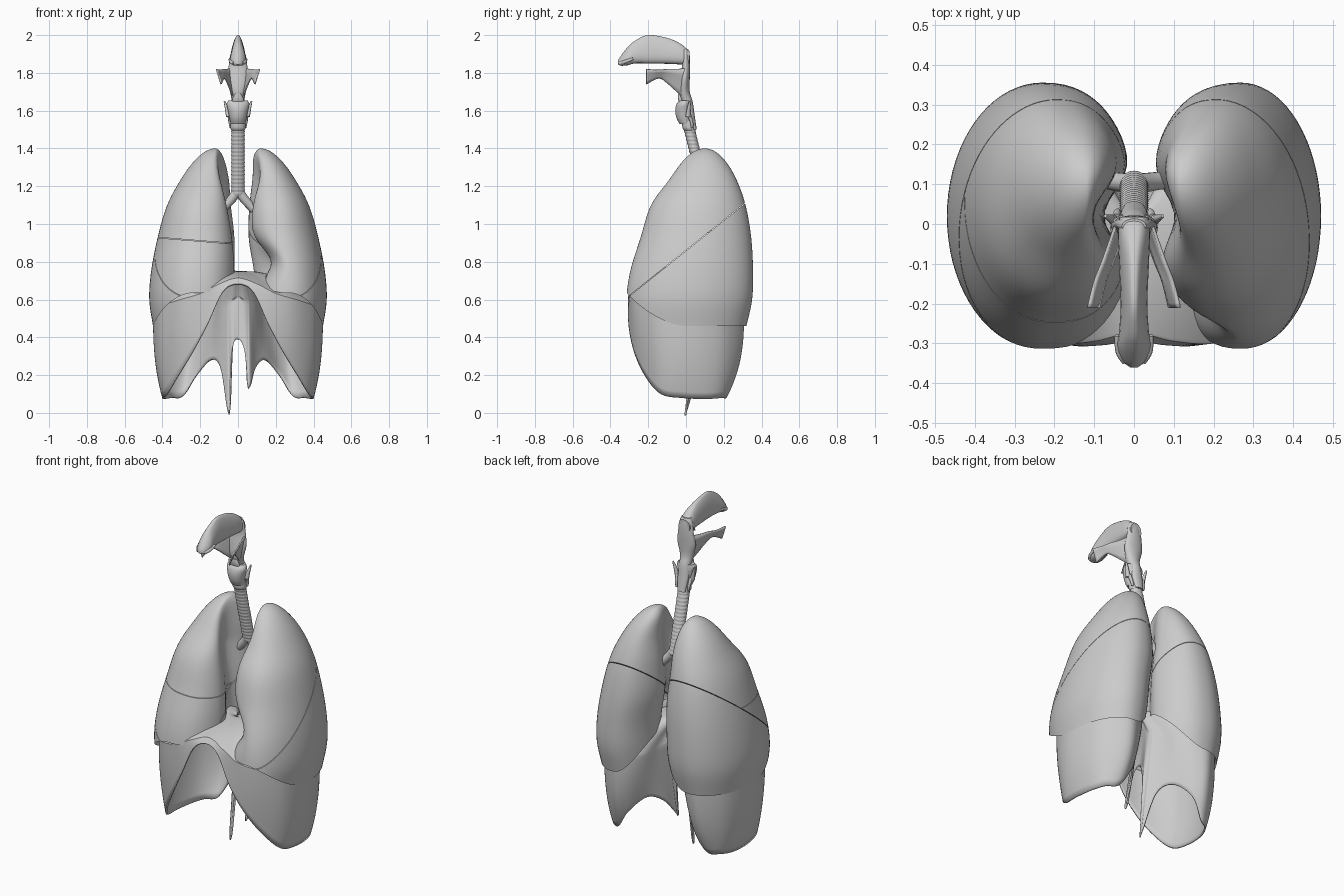
import bpy, bmesh
from math import sin, cos, pi, sqrt, exp, copysign
from mathutils import Vector

if "Cube" in bpy.data.objects:
    bpy.data.objects.remove(bpy.data.objects["Cube"])


def spline(pts, n, closed=False):
    """Catmull-Rom resampling of tuples of any length."""
    m, out = len(pts), []
    get = lambda i: pts[i % m] if closed else pts[max(0, min(m - 1, i))]
    for i in range(m if closed else m - 1):
        a, b, c, d = (get(i + k) for k in (-1, 0, 1, 2))
        for j in range(n):
            t = j / n
            out.append(tuple(0.5 * (2 * q + (r - p) * t + (2 * p - 5 * q + 4 * r - s) * t * t
                                    + (3 * q - p - 3 * r + s) * t ** 3) for p, q, r, s in zip(a, b, c, d)))
    if not closed:
        out.append(tuple(pts[-1]))
    return out


def spow(v, e):
    return copysign(abs(v) ** e, v)


def finish(name, bm, thick=0):
    bmesh.ops.remove_doubles(bm, verts=bm.verts, dist=1e-5)
    bmesh.ops.recalc_face_normals(bm, faces=bm.faces)
    me = bpy.data.meshes.new(name)
    bm.to_mesh(me)
    bm.free()
    ob = bpy.data.objects.new(name, me)
    bpy.context.collection.objects.link(ob)
    bpy.ops.object.select_all(action='DESELECT')
    ob.select_set(True)
    bpy.context.view_layer.objects.active = ob
    if thick:
        mod = ob.modifiers.new("thickness", 'SOLIDIFY')
        mod.thickness, mod.offset = thick, 0
    bpy.ops.object.shade_smooth_by_angle(angle=0.7)
    return ob


def loft(rings, closed=True, caps=True):
    """Skin between rings of points."""
    bm = bmesh.new()
    vs = [[bm.verts.new(p) for p in r] for r in rings]
    n = len(rings[0])
    for a, b in zip(vs, vs[1:]):
        for j in range(n if closed else n - 1):
            k = (j + 1) % n
            bm.faces.new((a[j], a[k], b[k], b[j]))
    if caps:
        bm.faces.new(vs[0])
        bm.faces.new(vs[-1])
    return bm


def column(name, rows, n=4, seg=28, e=1.0):
    """Upright loft of rows (z, centre y, half width, half depth)."""
    ang = [2 * pi * j / seg for j in range(seg)]
    finish(name, loft([[(rx * spow(cos(a), e), cy + ry * spow(sin(a), e), z) for a in ang]
                       for z, cy, rx, ry in spline(rows, n)]))


def tube(name, path, r0, r1, seg=14):
    pts = [Vector(p) for p in spline(path, 6)]
    rings = []
    for i, p in enumerate(pts):
        d = (pts[min(i + 1, len(pts) - 1)] - pts[max(i - 1, 0)]).normalized()
        u = d.cross(Vector((0, 1, 0.01))).normalized()
        v = d.cross(u)
        r = r0 + (r1 - r0) * i / (len(pts) - 1)
        rings.append([p + r * (u * cos(2 * pi * j / seg) + v * sin(2 * pi * j / seg)) for j in range(seg)])
    finish(name, loft(rings))


# Lungs: rows of z, inner x (right lung), inner x (left lung), outer x, front y, back y
TOP = 1.40
LUNG = [(1.40, .12, .12, .12, .10, .10), (1.36, .07, .075, .205, .01, .185),
        (1.24, .035, .065, .30, -.085, .265), (1.10, .02, .045, .375, -.185, .315),
        (.93, .0, .04, .425, -.24, .345), (.75, -.005, .065, .46, -.295, .355),
        (.60, .0, .075, .47, -.315, .35), (.46, .03, .085, .45, -.30, .32)]
TABLE = spline([(sqrt(TOP - r[0]),) + r[1:] for r in LUNG], 8)


def lung_row(z):
    q = sqrt(max(0, TOP - z))
    for a, b in zip(TABLE, TABLE[1:]):
        if q <= b[0]:
            t = (q - a[0]) / (b[0] - a[0])
            return [q] + [x + (y - x) * t for x, y in zip(a[1:], b[1:])]
    return list(TABLE[-1])


def lung_point(side, ang, u):
    c, s = cos(ang), sin(ang)
    edge = .46 + min(.25, .175 * max(0, -s) ** 2 + .25 * max(0, -c) ** 2)
    z = edge + (TOP - edge) * sin(u * pi / 2)
    q, xr, xl, xo, yf, yb = lung_row(z)
    xi = xr if side < 0 else xl
    x = (xi + xo) / 2 + (xo - xi) / 2 * spow(c, 1 if c > 0 else (.75 if s < 0 else .85))
    y = (yf + yb) / 2 + (yb - yf) / 2 * spow(s, 1 if c > 0 or s > 0 else .92)
    med = max(0, -c)
    hollow = .06 if side > 0 else .08                                    # hollow for the hilum
    x += hollow * min(1, 2 * q) * med * exp(-((y - .02) / .09) ** 2)
    if side > 0:                                                         # cardiac notch
        x += .10 * sqrt(med) * exp(-((z - .80) / .11) ** 2) * min(1, max(0, (.08 - y) / .12))
    return Vector((side * x, y, z)), edge


def lobe(name, side, cuts):
    seg, rows = 72, 44
    ang = [2 * pi * j / seg for j in range(seg)]
    rings = []
    for k in (.02, .2, .4, .6, .75, .87, .95):                           # hollow base over the dome
        ring = []
        for a in ang:
            p, edge = lung_point(side, a, 0)
            ctr = Vector((side * .24, .02, 0))
            q = ctr + (p - ctr) * k
            q.z = edge + ((.84 if side < 0 else .79) - edge) * (1 - k ** 2)
            ring.append(q)
        rings.append(ring)
    rings += [[lung_point(side, a, i / rows * .999)[0] for a in ang] for i in range(rows + 1)]
    bm = loft(rings)
    for co, no in cuts:                                                  # keep the side the normal points to
        no = Vector(no).normalized()
        res = bmesh.ops.bisect_plane(bm, geom=bm.verts[:] + bm.edges[:] + bm.faces[:], dist=1e-6,
                                     plane_co=Vector(co) + no * .0015, plane_no=no, clear_inner=True)
        bmesh.ops.holes_fill(bm, edges=[g for g in res['geom_cut'] if isinstance(g, bmesh.types.BMEdge)], sides=0)
    finish(name, bm)


def flip(cut):
    return cut[0], tuple(-v for v in cut[1])


oblique = ((0, 0, .86), (0, -.8, 1))
horizontal = ((-.2, 0, .91), (.08, 0, 1))
lobe("left_upper_lobe", 1, [oblique])
lobe("left_lower_lobe", 1, [flip(oblique)])
lobe("right_upper_lobe", -1, [oblique, horizontal])
lobe("right_middle_lobe", -1, [oblique, flip(horizontal)])
lobe("right_lower_lobe", -1, [flip(oblique)])

# Diaphragm: lower rim (x, y, z) and shoulder (x, y, z) from front midline to back midline
HALF = [(0, -.29, .68, 0, -.27, .71), (.08, -.30, .64, .10, -.29, .68), (.16, -.30, .47, .20, -.295, .63),
        (.24, -.27, .32, .30, -.262, .60), (.32, -.21, .19, .39, -.18, .57), (.375, -.13, .10, .43, -.10, .55),
        (.395, -.02, .08, .445, 0, .55), (.385, .10, .075, .428, .12, .55), (.35, .18, .08, .38, .22, .55),
        (.29, .215, .09, .28, .30, .55), (.22, .23, .20, .20, .28, .55), (.145, .16, .28, .13, .22, .56),
        (.09, .08, .24, .09, .14, .58), (.064, .005, .145, .06, .10, .60), (.05, .0, .145, .05, .09, .60),
        (.035, .035, .33, .03, .08, .60), (0, .05, .39, 0, .08, .62)]
left = [(-r[0] * (.85 if r[0] < .07 else 1), r[1], r[2] - (.125 if .045 < r[0] < .07 else 0), -r[3], r[4], r[5])
        for r in HALF[-2:0:-1]]
rim = spline(HALF + left, 6, True)
rings = []
for i in range(14):
    t = i / 14
    ring = []
    for r in rim:
        e = 1 + 1.8 * min(1, max(0, (abs(r[0]) - .12) / .15))            # rounded lower wall at the flanks
        f = 1 - (1 - t) ** e
        ring.append((r[0] + (r[3] - r[0]) * f, r[1] + (r[4] - r[1]) * f, r[2] + (r[5] - r[2]) * t))
    rings.append(ring)
for i in range(15):
    k = cos(i / 14 * pi / 2) + .002
    ring = []
    for r in rim:
        x, y = r[3] * k, -.02 + (r[4] + .02) * k
        w = min(1, abs(x) / .2)
        h = .745 + (.075 if x < 0 else .015) * w * w * (3 - 2 * w)
        ring.append((x, y, r[5] + (h - r[5]) * (1 - k * k)))
    rings.append(ring)
finish("diaphragm", loft(rings, caps=False), .01)

# Trachea with cartilage rings
rows = []
for i in range(145):
    t = i / 144
    r = .034 + .002 * (.5 - .5 * cos(t * 18 * 2 * pi))
    rows.append((1.52 - .37 * t, .013 + .092 * t, r, r * .85))
column("trachea", rows, 1)

# Bronchi and their branches
for s, side in ((-1, "right"), (1, "left")):
    tube(side + "_main_bronchus", [(0, .10, 1.18), (s * .035, .105, 1.13), (s * .08, .11, 1.08), (s * .15, .11, 1.0)],
         .026, .02)
    for i, (x, y, z) in enumerate(((.18, .08, 1.12), (.2, -.02, .98), (.2, .14, .88))):
        tube(f"{side}_bronchus_branch_{i + 1}", [(s * .08, .11, 1.08), (s * .13, .11, 1.04), (s * x, y, z)], .016, .009)

# Larynx: thyroid cartilage, cricoid, horns, epiglottis
column("thyroid_cartilage", [(1.53, .0, .038, .034), (1.56, -.008, .045, .042), (1.60, -.012, .053, .045),
                             (1.635, -.01, .06, .04), (1.655, -.002, .05, .03)])
column("cricoid_cartilage", [(1.495, .02, .034, .03), (1.51, .014, .04, .033), (1.545, .01, .038, .032)])
column("epiglottis", [(1.62, -.015, .03, .014), (1.66, -.03, .03, .012), (1.69, -.035, .014, .008)])
for s, side in ((-1, "right"), (1, "left")):
    tube(side + "_upper_horn", [(s * .05, .01, 1.57), (s * .061, .015, 1.615), (s * .072, .02, 1.65)], .014, .004, 10)
    tube(side + "_lower_horn", [(s * .046, .015, 1.58), (s * .042, .03, 1.54), (s * .038, .032, 1.51)], .011, .006, 10)

# Throat column and the flared walls of the mouth cavity
column("pharynx", [(1.50, .045, .025, .012), (1.58, .025, .034, .02), (1.65, .005, .034, .03), (1.70, -.01, .042, .03),
                   (1.77, -.006, .058, .026), (1.83, .0, .05, .022), (1.89, -.002, .042, .022), (1.925, -.005, .03, .018)])
WING = [(.045, .0, 1.825, 1.66), (.062, -.05, 1.82, 1.70), (.08, -.10, 1.82, 1.745),
        (.098, -.145, 1.815, 1.772), (.114, -.21, 1.82, 1.74)]
for s, side in ((-1, "right"), (1, "left")):
    rings = [[(s * (x - .025 * t), y, zt + (zb - zt) * t) for t in (0, .25, .5, .75, 1)]
             for x, y, zt, zb in spline(WING, 4)]
    finish(side + "_mouth_wall", loft(rings, False, False), .008)

# Nasal cavity: stations of y, bottom z, top z, half width at bottom, half width at top
NOSE = [(-.36, 1.845, 1.865, .010, .006), (-.345, 1.838, 1.89, .03, .012), (-.31, 1.84, 1.935, .044, .016),
        (-.27, 1.85, 1.97, .04, .016), (-.20, 1.85, 2.0, .036, .014), (-.10, 1.848, 1.985, .04, .018),
        (-.03, 1.845, 1.955, .042, .026), (.018, 1.845, 1.915, .038, .028)]
rings = []
for y, zb, zt, wb, wt in spline(NOSE, 5):
    ring = []
    for j in range(28):
        a = 2 * pi * j / 28
        h = .5 + .5 * spow(sin(a), .7)
        ring.append((spow(cos(a), .6) * (wb + (wt - wb) * h ** 2.2), y, zb + (zt - zb) * h))
    rings.append(ring)
finish("nasal_cavity", loft(rings))
for s, side in ((-1, "right"), (1, "left")):
    tube(side + "_nostril_wing", [(s * .02, -.345, 1.85), (s * .038, -.32, 1.86), (s * .042, -.28, 1.875)], .011, .007, 10)
